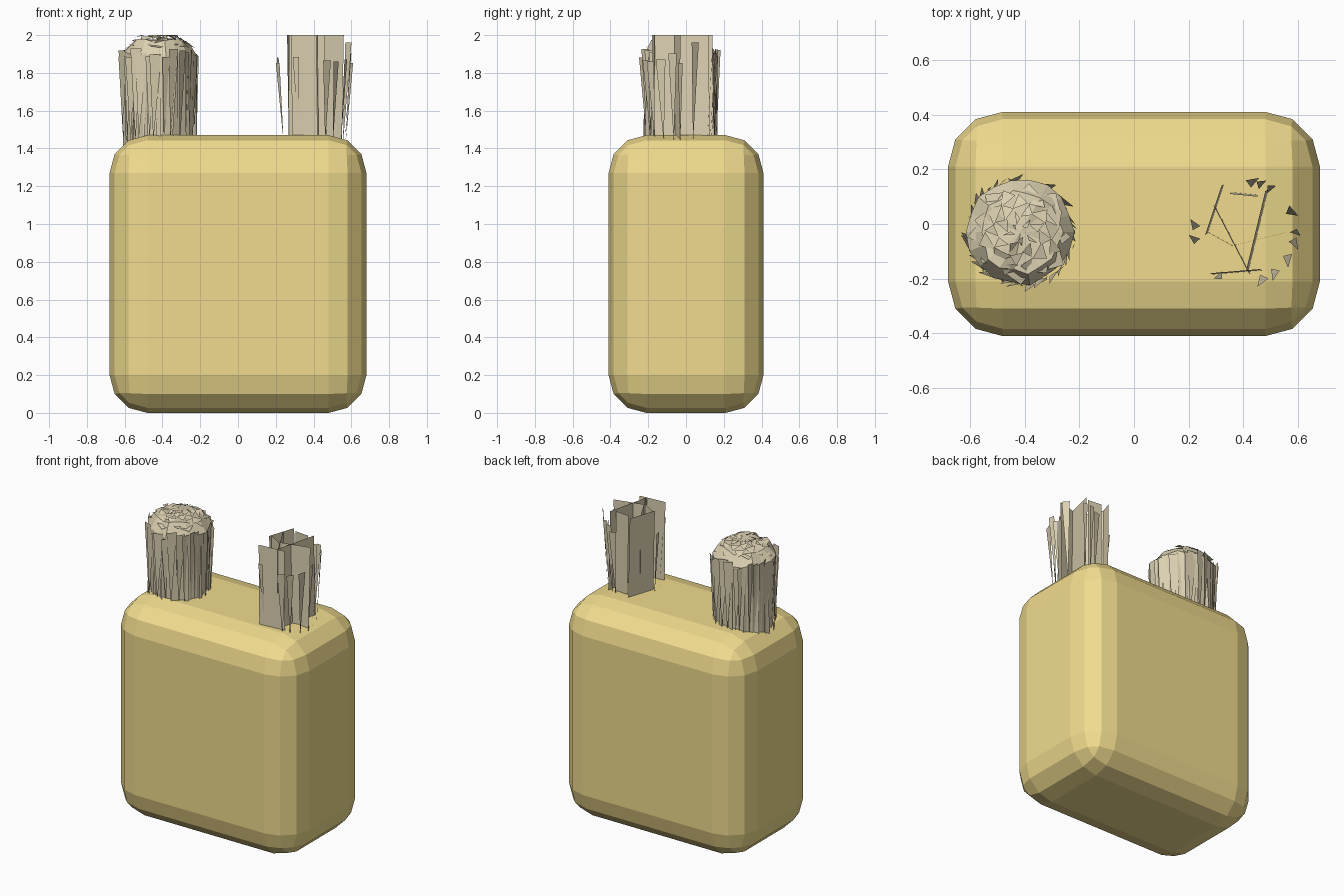
import bpy, bmesh, math, random
from mathutils import Vector

if "Cube" in bpy.data.objects:
    bpy.data.objects.remove(bpy.data.objects["Cube"])

random.seed(4)
BOTTOM, TOP = 1.40, 2.0


def material(name, color):
    m = bpy.data.materials.new(name)
    m.diffuse_color = (*color, 1)
    m.use_nodes = True
    m.node_tree.nodes["Principled BSDF"].inputs["Base Color"].default_value = m.diffuse_color
    return m


def make(name, bm, mat):
    me = bpy.data.meshes.new(name)
    bm.to_mesh(me)
    bm.free()
    ob = bpy.data.objects.new(name, me)
    bpy.context.collection.objects.link(ob)
    me.materials.append(mat)
    return ob


def face(bm, *pts):
    bm.faces.new([bm.verts.new(p) for p in pts])


yellow = material("yellow", (0.87, 0.71, 0.27))
straw = material("straw", (0.71, 0.63, 0.44))

# Body: box with three-step rounded edges
bm = bmesh.new()
bmesh.ops.create_cube(bm, size=1)
for v in bm.verts:
    v.co = Vector((v.co.x * 1.36, v.co.y * 0.82, (v.co.z + 0.5) * 1.47))
body = make("body", bm, yellow)
bev = body.modifiers.new("rounding", 'BEVEL')
bev.width, bev.segments = 0.2, 3

# Dense tuft: core with rough rounded top, wrapped in tapered fibres
bm = bmesh.new()
cx, cy = -0.415, -0.03


def polar(a, r, z):
    return (cx + r * math.cos(a), cy + r * math.sin(a), z)


n = 18
rings = []
for r, z in ((0.175, BOTTOM), (0.19, 1.9), (0.145, 1.965)):
    rings.append([bm.verts.new(polar(2 * math.pi * i / n, r + random.uniform(-0.008, 0.012),
                                     z + (random.uniform(-0.015, 0.015) if z > 1.5 else 0)))
                  for i in range(n)])
centre = bm.verts.new((cx, cy, 1.975))
for i in range(n):
    j = (i + 1) % n
    for lo, hi in zip(rings, rings[1:]):
        bm.faces.new((lo[i], lo[j], hi[j], hi[i]))
    bm.faces.new((rings[2][i], rings[2][j], centre))
# fibres along the side, alternately pointed downwards and upwards
for i in range(44):
    a = 2 * math.pi * i / 44 + random.uniform(-0.05, 0.05)
    w = random.uniform(0.1, 0.24)
    top = random.uniform(1.88, 1.93)
    r0, r1 = random.uniform(0.18, 0.2), random.uniform(0.2, 0.22)
    if i % 3:
        face(bm, polar(a, r0, random.uniform(BOTTOM, 1.46)),
             polar(a + w, r1 - 0.02, top), polar(a - w * 0.4, r1, top))
    else:
        face(bm, polar(a - w / 2, r0, BOTTOM), polar(a + w / 2, r1 - 0.015, BOTTOM),
             polar(a + w * 0.3, r0, top))
# loose chips on the rounded top
for i in range(40):
    a = i * 2.4
    r = 0.2 * math.sqrt((i + 0.5) / 40)
    w = random.uniform(0.2, 0.4)
    z = min(1.99, 2.0 - max(0, r - 0.12) * 0.8)
    face(bm, polar(a, r, z - random.uniform(0.0, 0.02)),
         polar(a + w, max(r - 0.05, 0.02), min(TOP, z + 0.01)),
         polar(a - w, max(r - 0.03, 0.03), min(TOP, z + random.uniform(0, 0.015))))
make("dense_tuft", bm, straw)

# Sparse tuft: upright crossing sheets
bm = bmesh.new()
sheets = [((0.26, -0.04), (0.32, 0.14)), ((0.29, 0.07), (0.42, -0.18)),
          ((0.27, -0.03), (0.36, -0.08)), ((0.36, -0.08), (0.56, -0.03)),
          ((0.41, -0.17), (0.48, 0.12)), ((0.28, -0.18), (0.46, -0.165)),
          ((0.35, 0.11), (0.45, 0.10))]
for (x0, y0), (x1, y1) in sheets:
    dx, dy = (random.uniform(-0.012, 0.012) for _ in range(2))
    face(bm, (x0 + dx, y0 + dy, BOTTOM), (x1 + dx, y1 + dy, BOTTOM),
         (x1, y1, TOP), (x0, y0, TOP))
# thin outer slivers leaning outwards
cx = 0.405
for deg in (-12, 0, 24, 60, 72, 82, 172, 188, 240, 290, 306, 328):
    a = math.radians(deg)
    w = random.uniform(0.05, 0.13)
    top = random.uniform(1.85, 1.97)
    face(bm, polar(a, 0.165, 1.43), polar(a + w, 0.19, top), polar(a - w, 0.205, top))
make("sparse_tuft", bm, straw)
